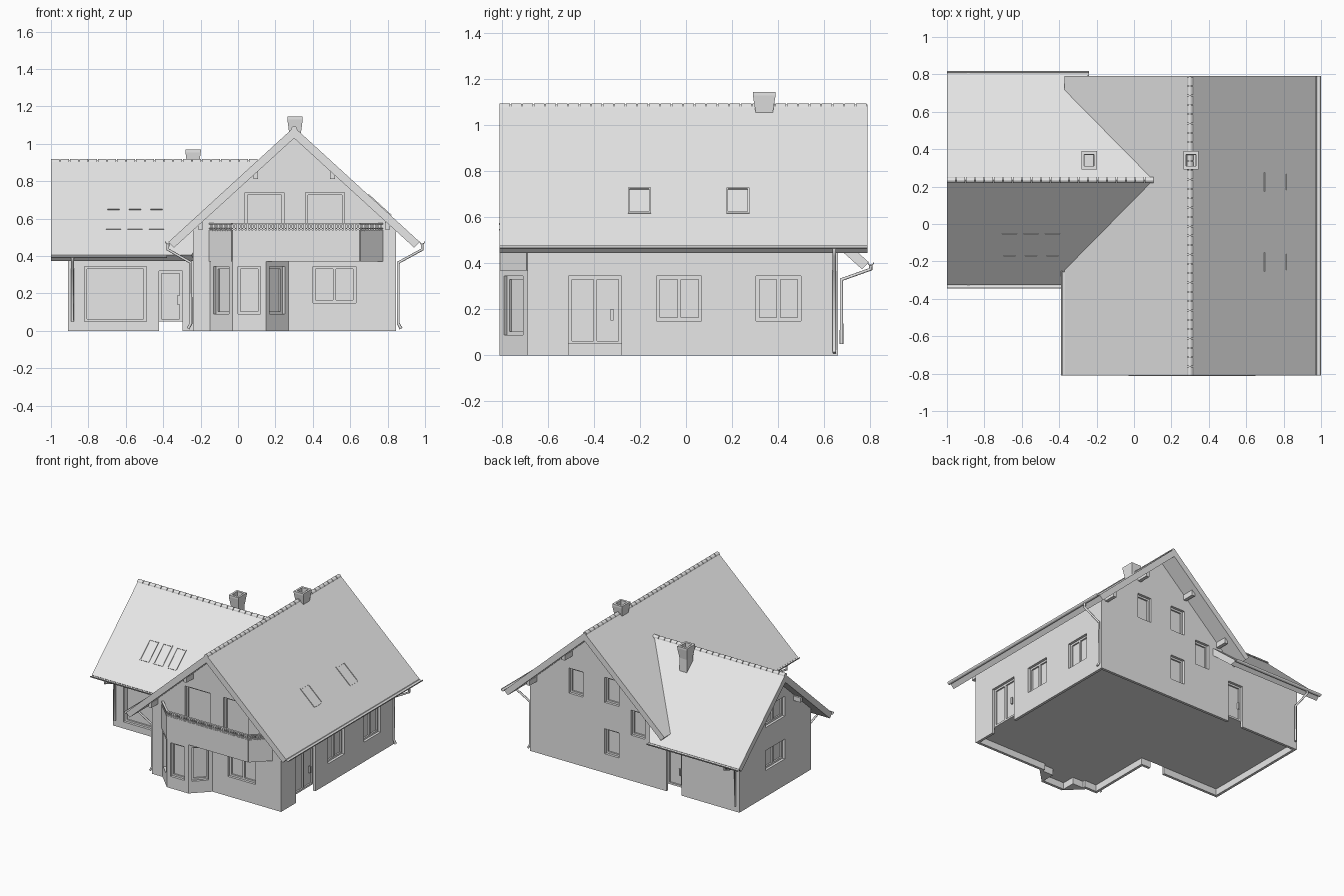
import bpy, bmesh, math
from mathutils import Matrix, Vector

old = bpy.data.objects.get("Cube")
if old:
    bpy.data.objects.remove(old)

GREY = (0.8, 0.8, 0.8, 1)
plaster = bpy.data.materials.new("plain_grey")
plaster.use_nodes = True
plaster.diffuse_color = GREY
plaster.node_tree.nodes["Principled BSDF"].inputs["Base Color"].default_value = GREY


def finish(name, bm):
    bmesh.ops.recalc_face_normals(bm, faces=bm.faces)
    mesh = bpy.data.meshes.new(name)
    bm.to_mesh(mesh)
    bm.free()
    mesh.materials.append(plaster)
    ob = bpy.data.objects.new(name, mesh)
    bpy.context.collection.objects.link(ob)
    return ob


AXES = {"x": lambda u, v, w: (w, u, v), "y": lambda u, v, w: (u, w, v), "z": lambda u, v, w: (u, v, w)}


def add_prism(bm, pts, axis, a, b):
    """Extrude a 2D outline; a and b may be numbers or functions of the outline point."""
    f = AXES[axis]
    end = lambda e, p: e(p) if callable(e) else e
    lo = [bm.verts.new(f(*p, end(a, p))) for p in pts]
    hi = [bm.verts.new(f(*p, end(b, p))) for p in pts]
    bm.faces.new(lo)
    bm.faces.new(hi[::-1])
    for i in range(len(pts)):
        j = (i + 1) % len(pts)
        bm.faces.new((lo[i], lo[j], hi[j], hi[i]))


def prism(name, pts, axis, a, b):
    bm = bmesh.new()
    add_prism(bm, pts, axis, a, b)
    return finish(name, bm)


def boxes(name, items):
    bm = bmesh.new()
    for mat, size in items:
        bmesh.ops.create_cube(bm, size=1, matrix=mat @ Matrix.Diagonal((*size, 1)))
    return finish(name, bm)


def block(lo, hi):
    lo, hi = Vector(lo), Vector(hi)
    return Matrix.Translation((lo + hi) / 2), hi - lo


def span(p, q, thick, z0, z1):
    """Upright wall piece between two ground points."""
    d = Vector(q) - Vector(p)
    m = Matrix.Translation(((p[0] + q[0]) / 2, (p[1] + q[1]) / 2, (z0 + z1) / 2))
    return m @ Matrix.Rotation(math.atan2(d.y, d.x), 4, "Z"), (d.length, thick, z1 - z0)


def frame(mat, w, h, bar, depth):
    """Four bars round a rectangle lying in the local x-z plane."""
    out = []
    for s in (-1, 1):
        out.append((mat @ Matrix.Translation((s * (w - bar) / 2, 0, 0)), (bar, depth, h)))
        out.append((mat @ Matrix.Translation((0, 0, s * (h - bar) / 2)), (w - 2 * bar, depth, bar)))
    return out


def cut(target, mat, size):
    cutter = boxes("cutter", [(mat, size)])
    cutter.hide_render = True
    mod = target.modifiers.new("cut", "BOOLEAN")
    mod.operation, mod.solver, mod.object = "DIFFERENCE", "EXACT", cutter
    deps = bpy.context.evaluated_depsgraph_get()
    mesh = bpy.data.meshes.new_from_object(target.evaluated_get(deps))
    target.modifiers.clear()
    target.data = mesh
    bpy.data.objects.remove(cutter)


# Walls
L, R, FRONT, BACK = -0.24, 0.845, -0.69, 0.66
WL, WF = -0.91, -0.2
RX, RY = 0.30, 0.235
under_main = lambda x: 1.035 - 0.915 * abs(x - RX)
under_wing = lambda y: 0.865 - 0.92 * abs(y - RY)
main = prism("main_walls", [(L, 0), (R, 0), (R, under_main(R)), (RX, under_main(RX)), (L, under_main(L))],
             "y", FRONT, BACK)
wing = prism("wing_walls", [(WF, 0), (BACK, 0), (BACK, under_wing(BACK)), (RY, under_wing(RY)), (WF, under_wing(WF))],
             "x", WL, L)
bay_path = [(-0.15, FRONT), (-0.03, -0.81), (0.15, -0.81), (0.27, FRONT)]
bay = prism("bay_walls", bay_path, "z", 0, 0.38)

# Raised floor behind a low skirt
SK = 0.02
under = lambda x0, y0, x1, y1: block((x0, y0, -0.1), (x1, y1, 0.05))
cut(main, *under(L + SK, FRONT + SK, R - SK, BACK - SK))
cut(main, *under(L - 0.1, WF + SK, L + 0.1, BACK - SK))
cut(main, *under(-0.12, FRONT - 0.1, 0.24, FRONT + 0.1))
cut(wing, *under(WL + SK, WF + SK, L + 0.1, BACK - SK))
cut(bay, *under(-0.03, -0.79, 0.15, FRONT + 0.1))

# Windows and doors: recess, sash and centre bar
sashes, handles = [], []


def opening(target, x, y, facing, w, z0, z1, door=False, bars=0):
    turn = Matrix.Rotation(math.radians(facing), 4, "Z")  # local -y points outward
    at = lambda out, z: Matrix.Translation((x, y, z)) @ turn @ Matrix.Translation((0, -out, 0))
    low = -0.05 if door else z0
    cut(target, at(0, (low + z1) / 2), (w, 0.06, z1 - low))
    mat = at(-0.025, (z0 + z1) / 2)
    sashes.extend(frame(mat, w, z1 - z0, 0.014, 0.012))
    for i in range(bars):
        sashes.append((mat @ Matrix.Translation((w * ((i + 1) / (bars + 1) - 0.5), 0, 0)), (0.016, 0.012, z1 - z0)))
    if door:
        handles.append((mat @ Matrix.Translation((w * 0.32, -0.008, -0.02)), (0.012, 0.012, 0.05)))


opening(main, 0.515, FRONT, 0, 0.23, 0.15, 0.345, bars=1)
for x in (0.142, 0.465):
    opening(main, x, FRONT, 0, 0.21, 0.415, 0.74)
opening(bay, 0.06, -0.81, 0, 0.12, 0.09, 0.345)
for x, facing in ((-0.09, -45), (0.21, 45)):
    opening(bay, x, -0.75, facing, 0.115, 0.09, 0.345)
opening(main, R, -0.395, 90, 0.23, 0.05, 0.345, door=True, bars=1)
for y in (-0.03, 0.402):
    opening(main, R, y, 90, 0.195, 0.15, 0.345, bars=1)
for x, z in ((0.46, 0.62), (0.16, 0.63), (-0.06, 0.44), (0.16, 0.24)):
    opening(main, x, BACK, 180, 0.12, z - 0.095, z + 0.095)
opening(wing, -0.36, BACK, 180, 0.125, 0.05, 0.32, door=True)
opening(wing, -0.36, WF, 0, 0.125, 0.05, 0.32, door=True)
opening(wing, -0.655, WF, 0, 0.33, 0.05, 0.345)
for z in (0.275, 0.6):
    opening(wing, WL, 0.23, -90, 0.23, z - 0.075, z + 0.075, bars=1)
boxes("window_frames", sashes)
boxes("door_handles", handles)

# Roofs
PITCH = 0.911


def chevron(c, ridge, half, eave, thick):
    right = [(half, eave), (half - 0.03, eave - 0.03)]
    return ([(c, ridge)] + [(c + u, z) for u, z in right] + [(c, ridge - thick)]
            + [(c - u, z) for u, z in reversed(right)])


prism("main_roof", chevron(RX, 1.09, 0.672, 0.475, 0.06), "y", -0.81, 0.79)
prism("wing_roof", chevron(RY, 0.91, 0.56, 0.405, 0.06), "x", -1,
      lambda p: -0.25 + 0.38 * max(0, 1 - abs(p[0] - RY) / 0.56))


def ridge_tiles(name, axis, c, z, a, b, n):
    bm = bmesh.new()
    step = (b - a) / n
    for i in range(n):
        arc = [(c + 0.017 * math.cos(t * math.pi / 6), z + 0.017 * math.sin(t * math.pi / 6)) for t in range(7)]
        add_prism(bm, arc, axis, a + i * step, a + (i + 0.9) * step)
    finish(name, bm)


ridge_tiles("main_ridge_tiles", "y", RX, 1.078, -0.81, 0.79, 32)
ridge_tiles("wing_ridge_tiles", "x", RY, 0.902, -1, 0.11, 22)

# Purlin ends under the gable overhangs
purlins = []
for x in (-0.2, 0.095, 0.505, 0.8):
    z = under_main(x) + 0.005
    for y0, y1 in ((-0.77, FRONT), (BACK, 0.75)):
        purlins.append(block((x - 0.013, y0, z - 0.04), (x + 0.013, y1, z)))
for y in (0.0, RY, 0.47):
    z = under_wing(y) - 0.01
    purlins.append(block((-0.97, y - 0.013, z - 0.035), (WL, y + 0.013, z)))
boxes("purlin_ends", purlins)


# Chimneys with a flared, hollow top
def chimney(name, x, y, base, top):
    rings = [(0.031, base), (0.031, top - 0.09), (0.041, top - 0.015), (0.041, top), (0.026, top), (0.024, top - 0.07)]
    bm = bmesh.new()
    prev = None
    for half, z in rings:
        ring = [bm.verts.new((x + sx * half, y + sy * half * 1.2, z)) for sx, sy in ((-1, -1), (1, -1), (1, 1), (-1, 1))]
        if prev:
            for i in range(4):
                bm.faces.new((prev[i], prev[i - 1], ring[i - 1], ring[i]))
        prev = ring
    bm.faces.new(prev)
    finish(name, bm)


chimney("main_chimney", 0.305, 0.34, 0.98, 1.145)
chimney("wing_chimney", -0.24, 0.34, 0.76, 0.97)

# Roof windows, nearly flush with the tiles
lights = []
tilt = math.atan(0.915)
for y in (-0.203, 0.225):
    x = 0.757
    mat = Matrix.Translation((x, y, 1.09 - 0.915 * (x - RX))) @ Matrix.Rotation(tilt, 4, "Y")
    lights += frame(mat @ Matrix.Rotation(math.pi / 2, 4, "X"), 0.165, 0.1, 0.008, 0.01)
for x in (-0.665, -0.55, -0.435):
    y = -0.112
    mat = Matrix.Translation((x, y, 0.91 - 0.902 * (RY - y))) @ Matrix.Rotation(math.atan(0.902), 4, "X")
    lights += frame(mat @ Matrix.Rotation(math.pi / 2, 4, "X"), 0.08, 0.165, 0.008, 0.01)
boxes("roof_windows", lights)

# Balcony: floor, parapet and railing
path = [(-0.15, FRONT), (-0.03, -0.805), (0.65, -0.805), (0.77, FRONT)]
prism("balcony_floor", path, "z", 0.37, 0.415)
parapet, rail = [], []
for p, q in zip(path, path[1:]):
    parapet.append(span(p, q, 0.012, 0.37, 0.54))
    rail += [span(p, q, 0.016, 0.568, 0.576), span(p, q, 0.016, 0.544, 0.55)]
    p, q = Vector(p), Vector(q)
    n = round((q - p).length / 0.018)
    for i in range(n):
        s = p.lerp(q, (i + 0.5) / n)
        rail.append(block((s.x - 0.005, s.y - 0.005, 0.535), (s.x + 0.005, s.y + 0.005, 0.57)))
boxes("balcony_parapet", parapet)
boxes("balcony_railing", rail)


# Gutters and downpipes
def gutter(name, axis, c, z, a, b):
    arc = [math.pi * (1 + i / 8) for i in range(9)]
    ring = [(c + r * math.cos(t), z + r * math.sin(t)) for r, ts in ((0.015, arc), (0.011, arc[::-1])) for t in ts]
    prism(name, ring, axis, a, b)


gutter("right_gutter", "y", 0.985, 0.478, -0.81, 0.79)
gutter("left_gutter", "y", -0.375, 0.478, -0.81, -0.25)
gutter("wing_front_gutter", "x", -0.33, 0.405, -1, -0.38)
gutter("wing_back_gutter", "x", 0.803, 0.405, -1, -0.24)


def downpipe(name, pts):
    curve = bpy.data.curves.new(name, "CURVE")
    curve.dimensions, curve.bevel_depth, curve.bevel_resolution, curve.use_fill_caps = "3D", 0.008, 2, True
    line = curve.splines.new("POLY")
    line.points.add(len(pts) - 1)
    for pt, co in zip(line.points, pts):
        pt.co = (*co, 1)
    curve.materials.append(plaster)
    bpy.context.collection.objects.link(bpy.data.objects.new(name, curve))


for name, y, eave, wall, out in (("right_downpipe", 0.645, 0.985, R + 0.012, 1), ("left_downpipe", -0.67, -0.375, L - 0.012, -1)):
    downpipe(name, [(eave, y, 0.465), (eave, y, 0.435), (wall, y, 0.365), (wall, y, 0.04), (wall + out * 0.015, y, 0.012)])
for name, eave, wall in (("wing_front_downpipe", -0.33, WF - 0.012), ("wing_back_downpipe", 0.803, BACK + 0.016)):
    downpipe(name, [(-0.885, eave, 0.395), (-0.885, eave, 0.375), (-0.885, wall, 0.33), (-0.885, wall, 0.05)])
